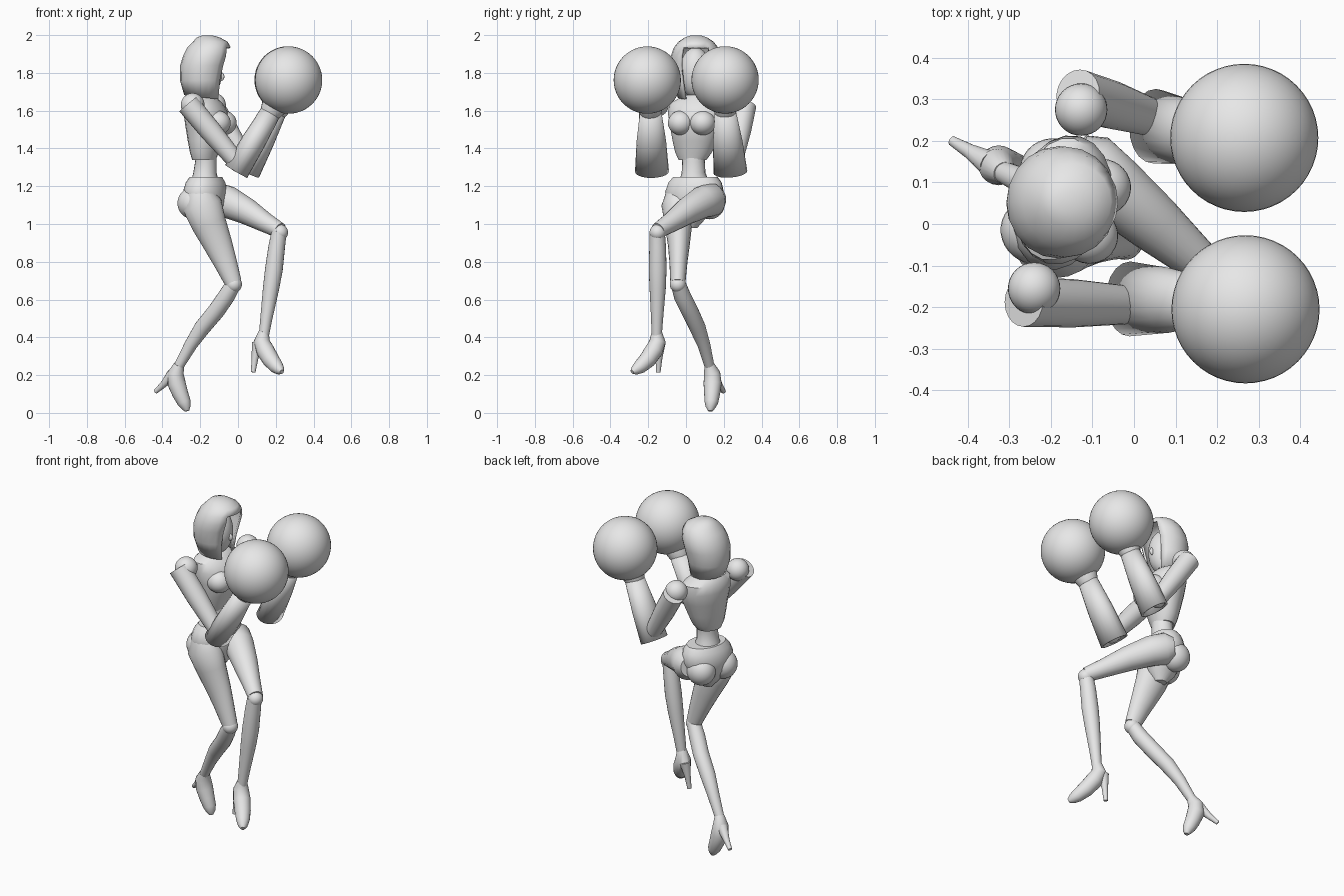
import bpy, bmesh, math
from mathutils import Vector, Matrix

cube = bpy.data.objects.get("Cube")
if cube:
    bpy.data.objects.remove(cube, do_unlink=True)

# One plain grey for the whole figure
grey = bpy.data.materials.new("plain_grey")
grey.use_nodes = True
grey.diffuse_color = (0.8, 0.8, 0.8, 1)
grey.node_tree.nodes["Principled BSDF"].inputs["Base Color"].default_value = (0.8, 0.8, 0.8, 1)

UP = Vector((0, 0, 1))


def finish(name, bm, angle=40):
    bmesh.ops.recalc_face_normals(bm, faces=bm.faces[:])
    me = bpy.data.meshes.new(name)
    bm.to_mesh(me)
    bm.free()
    me.materials.append(grey)
    me.shade_smooth()
    me.set_sharp_from_angle(angle=math.radians(angle))
    ob = bpy.data.objects.new(name, me)
    bpy.context.collection.objects.link(ob)
    return ob


def loft_mesh(rings, side=(0, 1, 0), axis=None, n=20, caps=True):
    """Skin elliptical rings (x, y, z, half width along side, half depth)."""
    bm = bmesh.new()
    pts = [Vector(r[:3]) for r in rings]
    loops = []
    for i, r in enumerate(rings):
        t = axis or (pts[min(i + 1, len(pts) - 1)] - pts[max(i - 1, 0)]).normalized()
        s = Vector(side)
        s = (s - t * s.dot(t)).normalized()
        d = t.cross(s)
        depth = r[4] if len(r) > 4 else r[3]
        loops.append([bm.verts.new(pts[i] + s * r[3] * math.cos(a) + d * depth * math.sin(a))
                      for a in (2 * math.pi * k / n for k in range(n))])
    for lo, hi in zip(loops, loops[1:]):
        for k in range(n):
            j = (k + 1) % n
            bm.faces.new((lo[k], lo[j], hi[j], hi[k]))
    if caps:
        bm.faces.new(loops[0])
        bm.faces.new(loops[-1])
    return bm


def loft(name, rings, **kw):
    return finish(name, loft_mesh(rings, **kw))


def ball(name, centre, size, yaw=0, seg=32):
    bm = bmesh.new()
    bmesh.ops.create_uvsphere(bm, u_segments=seg, v_segments=seg // 2, radius=1)
    size = size if isinstance(size, tuple) else (size,) * 3
    bm.transform(Matrix.Translation(centre) @ Matrix.Rotation(yaw, 4, 'Z') @ Matrix.Diagonal((*size, 1)))
    return finish(name, bm)


def turned(yaw):
    """Forward and left directions of a body part turned about z."""
    return Vector((math.cos(yaw), math.sin(yaw), 0)), Vector((-math.sin(yaw), math.cos(yaw), 0))


# Torso with bust, slightly turned towards the right
yaw = math.radians(-15)
fwd, left = turned(yaw)
loft("ribcage", [(-.18, .035, 1.34, .075, .062), (-.178, .04, 1.38, .1, .075),
                 (-.172, .045, 1.44, .118, .092), (-.165, .052, 1.52, .14, .112),
                 (-.17, .058, 1.59, .158, .115), (-.182, .06, 1.64, .15, .095),
                 (-.185, .06, 1.67, .09, .07), (-.18, .058, 1.685, .05, .05)],
     side=left, axis=UP)
for name, k in (("left", 1), ("right", -1)):
    c = Vector((-.165, .05, 1.535)) + fwd * .075 + left * .06 * k
    ball(name + "_bust", c, (.07, .068, .065), yaw)
loft("neck", [(-.185, .058, 1.64, .05), (-.175, .052, 1.7, .045), (-.17, .05, 1.78, .045)])
loft("waist", [(-.175, .04, 1.4, .07, .06), (-.17, .04, 1.33, .06, .057),
               (-.175, .04, 1.27, .063, .062), (-.175, .045, 1.2, .09, .08)], axis=UP)

# Pelvis
yaw = math.radians(-18)
fwd, left = turned(yaw)
loft("pelvis", [(-.165, .03, .98, .03, .035), (-.17, .035, 1.03, .07, .075),
                (-.175, .04, 1.1, .14, .105), (-.175, .045, 1.17, .16, .112),
                (-.172, .048, 1.22, .145, .1), (-.17, .05, 1.25, .12, .082)],
     side=left, axis=UP)
for name, k in (("left", 1), ("right", -1)):
    c = Vector((-.175, .042, 1.11)) - fwd * .04 + left * .075 * k
    ball(name + "_buttock", c, (.085, .08, .085), yaw)

# Hood with an open front, and the head inside it
bm = loft_mesh([(-.185, .05, 1.67, .095, .1), (-.19, .05, 1.76, .12, .117),
                (-.18, .052, 1.84, .135, .126), (-.165, .053, 1.89, .133, .126),
                (-.153, .053, 1.935, .117, .115), (-.147, .053, 1.965, .093, .092),
                (-.157, .053, 1.988, .058, .06), (-.163, .053, 1.999, .025, .025)],
               axis=UP)
opening = []
for f in bm.faces:
    c = f.calc_center_median()
    bearing = abs(math.degrees(math.atan2(c.y - .05, c.x + .175)))
    if c.z < 1.67 or (c.z < 1.93 and bearing < 34):
        opening.append(f)
    elif abs(f.normal.z) > .99 and c.z < 1.7:
        opening.append(f)
bmesh.ops.delete(bm, geom=list(set(opening)), context='FACES')
for v in bm.verts:
    if v.co.z < 1.68:
        v.co.z -= .12 * (v.co.x + .185)
hood = finish("hood", bm, 50)
shell = hood.modifiers.new("shell", 'SOLIDIFY')
shell.thickness = .012
shell.offset = -1
ball("head", (-.175, .05, 1.8), (.09, .085, .135))
ball("nose", (-.087, .05, 1.78), (.015, .01, .022), seg=16)

# Arms: shoulder ball, upper arm, open cuff, wrist and round glove
arms = {
    "right": ((-.24, -.155, 1.63), (-.265, -.187, 1.635), (.0, -.195, 1.32),
              (-.01, -.18, 1.278), (.178, -.187, 1.6), (.268, -.205, 1.762)),
    "left": ((-.127, .275, 1.63), (-.135, .312, 1.625), (.045, .255, 1.33),
             (.05, .235, 1.275), (.205, .207, 1.6), (.265, .207, 1.763)),
}
for name, (shoulder, top, elbow, cuff, wrist, glove) in arms.items():
    ball(name + "_shoulder", shoulder, .063)
    mid = Vector(top).lerp(Vector(elbow), .45)
    loft(name + "_upper_arm", [(*top, .06), (*mid, .058), (*elbow, .045)])
    cuff, wrist, glove = Vector(cuff), Vector(wrist), Vector(glove)
    ob = loft(name + "_cuff", [(*cuff, .09, .068), (*cuff.lerp(wrist, .5), .078, .064),
                               (*wrist, .056, .054)], caps=False)
    shell = ob.modifiers.new("shell", 'SOLIDIFY')
    shell.thickness = .012
    shell.offset = -1
    loft(name + "_forearm", [(*cuff.lerp(wrist, .08), .045), (*wrist, .05)])
    ball(name + "_elbow", elbow, .045)
    loft(name + "_wrist", [(*cuff.lerp(wrist, .96), .056), (*wrist.lerp(glove, .12), .068),
                           (*wrist.lerp(glove, .3), .07), (*wrist.lerp(glove, .6), .09)])
    ball(name + "_glove", glove, .178, seg=48)

# Left leg, raised and crossing in front
loft("left_thigh", [(-.15, .165, 1.135, .06, .06), (-.115, .138, 1.13, .088, .09),
                    (-.05, .085, 1.115, .082, .085), (.05, .0, 1.065, .07, .07),
                    (.15, -.085, 1.005, .052, .052), (.222, -.148, .965, .042, .042)])
ball("left_knee", (.222, -.15, .955), .043)
loft("left_shin", [(.218, -.152, .96, .04), (.205, -.15, .88, .044), (.19, -.15, .76, .047),
                   (.175, -.15, .66, .043), (.15, -.153, .5, .032), (.137, -.155, .41, .027)])

# Right leg, standing with the shin stretched back
loft("right_thigh", [(-.205, -.045, 1.17, .06, .07), (-.19, -.045, 1.1, .085, .105),
                     (-.153, -.04, 1.0, .073, .092), (-.105, -.038, .89, .058, .076),
                     (-.068, -.04, .8, .048, .062), (-.025, -.043, .69, .04, .045)])
ball("right_knee", (-.022, -.043, .68), .043)
loft("right_shin", [(-.025, -.04, .68, .04), (-.06, -.02, .62, .045), (-.115, .02, .54, .045),
                    (-.19, .062, .45, .043), (-.25, .095, .36, .034), (-.315, .125, .245, .026)])

# High-heeled shoes
feet = {
    "left": ([(.137, -.155, .43, .027), (.125, -.15, .38, .043), (.145, -.17, .33, .048),
              (.175, -.205, .28, .045), (.205, -.245, .243, .037), (.222, -.27, .226, .026),
              (.232, -.285, .217, .012)],
             [(.105, -.14, .37, .032), (.09, -.143, .29, .018), (.08, -.147, .215, .012)]),
    "right": ([(-.312, .123, .255, .027), (-.33, .138, .21, .043), (-.325, .141, .155, .048),
               (-.305, .138, .1, .042), (-.285, .134, .055, .036), (-.275, .13, .03, .026),
               (-.27, .128, .01, .012)],
              [(-.345, .145, .205, .032), (-.395, .175, .15, .018), (-.437, .2, .112, .012)]),
}
for name, (shoe, heel) in feet.items():
    loft(name + "_shoe", shoe)
    loft(name + "_heel", heel, n=12)
